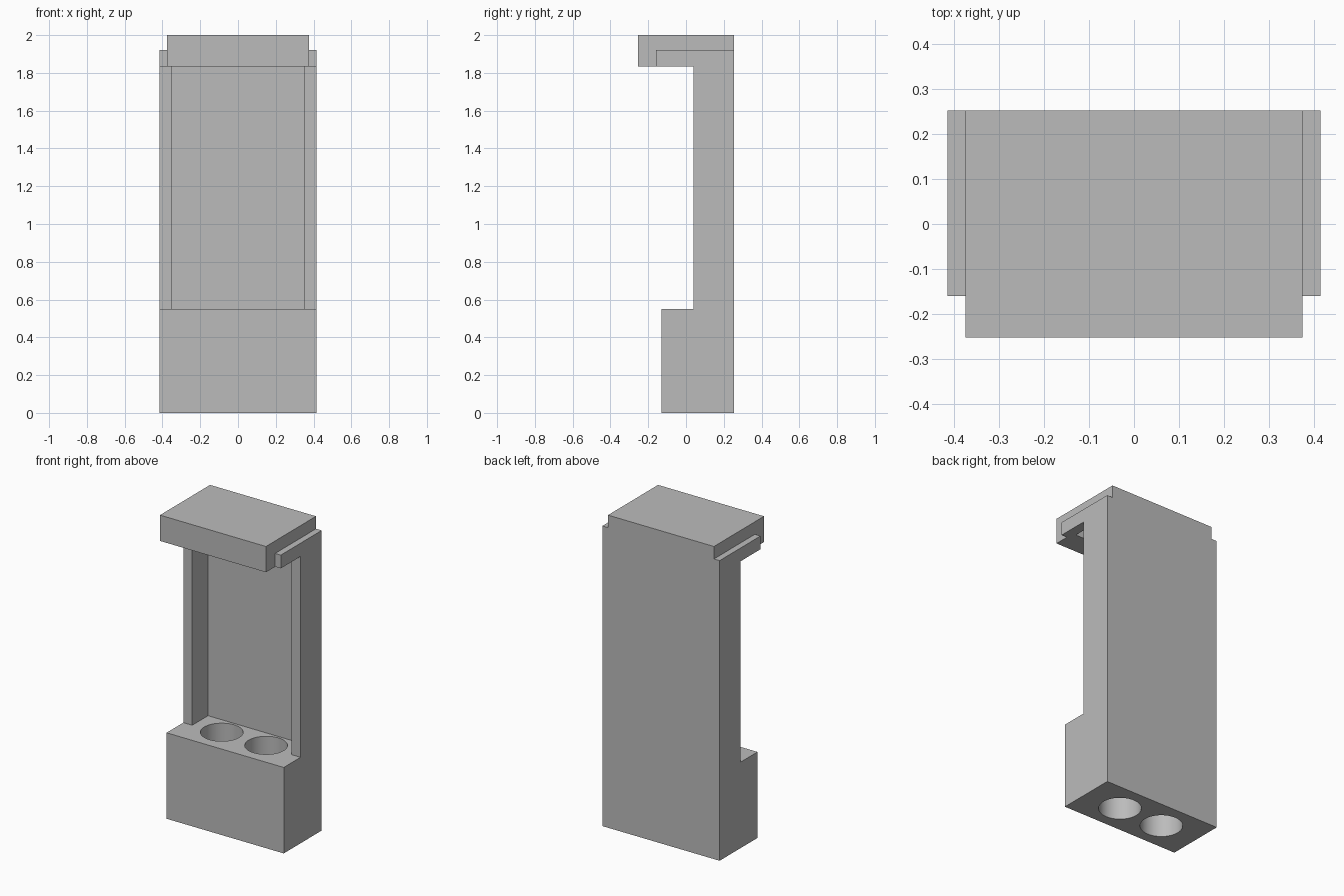
import bpy
import bmesh

old = bpy.data.objects.get("Cube")
if old:
    bpy.data.objects.remove(old, do_unlink=True)

grey = bpy.data.materials.new("plain grey")
grey.use_nodes = True
colour = (0.5, 0.5, 0.5, 1)
grey.diffuse_color = colour
grey.node_tree.nodes["Principled BSDF"].inputs["Base Color"].default_value = colour


def prism(name, outline, bottom, top):
    """Extrude a plan outline between two heights."""
    bm = bmesh.new()
    face = bm.faces.new([bm.verts.new((x, y, bottom)) for x, y in outline])
    result = bmesh.ops.extrude_face_region(bm, geom=[face])
    for v in result["geom"]:
        if isinstance(v, bmesh.types.BMVert):
            v.co.z = top
    bmesh.ops.recalc_face_normals(bm, faces=bm.faces)
    mesh = bpy.data.meshes.new(name)
    bm.to_mesh(mesh)
    bm.free()
    mesh.materials.append(grey)
    obj = bpy.data.objects.new(name, mesh)
    bpy.context.collection.objects.link(obj)
    return obj


def block(name, x0, x1, y0, y1, z0, z1):
    return prism(name, [(x0, y0), (x1, y0), (x1, y1), (x0, y1)], z0, z1)


def cut(target, cutter):
    """Subtract a hidden cutter from the target."""
    mod = target.modifiers.new(cutter.name, "BOOLEAN")
    mod.operation = "DIFFERENCE"
    mod.solver = "EXACT"
    mod.object = cutter
    cutter.hide_render = True
    cutter.hide_viewport = True
    cutter.display_type = "WIRE"


half, back = 0.415, 0.253      # outer half width and rear plane
inner, recess = 0.352, 0.2     # cavity half width and rear wall
base_top, lid_bottom = 0.55, 1.835

# Base with two round through holes
base = block("base", -half, half, -0.13, back, 0, base_top)
for side, label in ((-1, "right"), (1, "left")):
    bpy.ops.mesh.primitive_cylinder_add(vertices=64, radius=0.124, depth=1,
                                        location=(side * 0.157, 0.06, 0.27))
    hole = bpy.context.object
    hole.name = label + "_hole_cutter"
    hole.data.materials.append(grey)
    for f in hole.data.polygons:
        f.use_smooth = len(f.vertices) == 4
    cut(base, hole)

# Channel-shaped column: rear wall and two side walls
prism("column", [(-half, 0.04), (-inner, 0.04), (-inner, recess), (inner, recess),
                 (inner, 0.04), (half, 0.04), (half, back), (-half, back)],
      base_top, lid_bottom)

# Overhanging lid, hollowed from below
lid = block("lid", -0.375, 0.375, -back, back, lid_bottom, 2)
cut(lid, block("lid_recess_cutter", -inner, inner, -0.106, recess, 1.7, 1.915))

# Side rails gripping the lid
for side, label in ((-1, "right"), (1, "left")):
    x0, x1 = sorted((side * 0.375, side * half))
    block(label + "_rail", x0, x1, -0.16, back, lid_bottom, 1.92)
